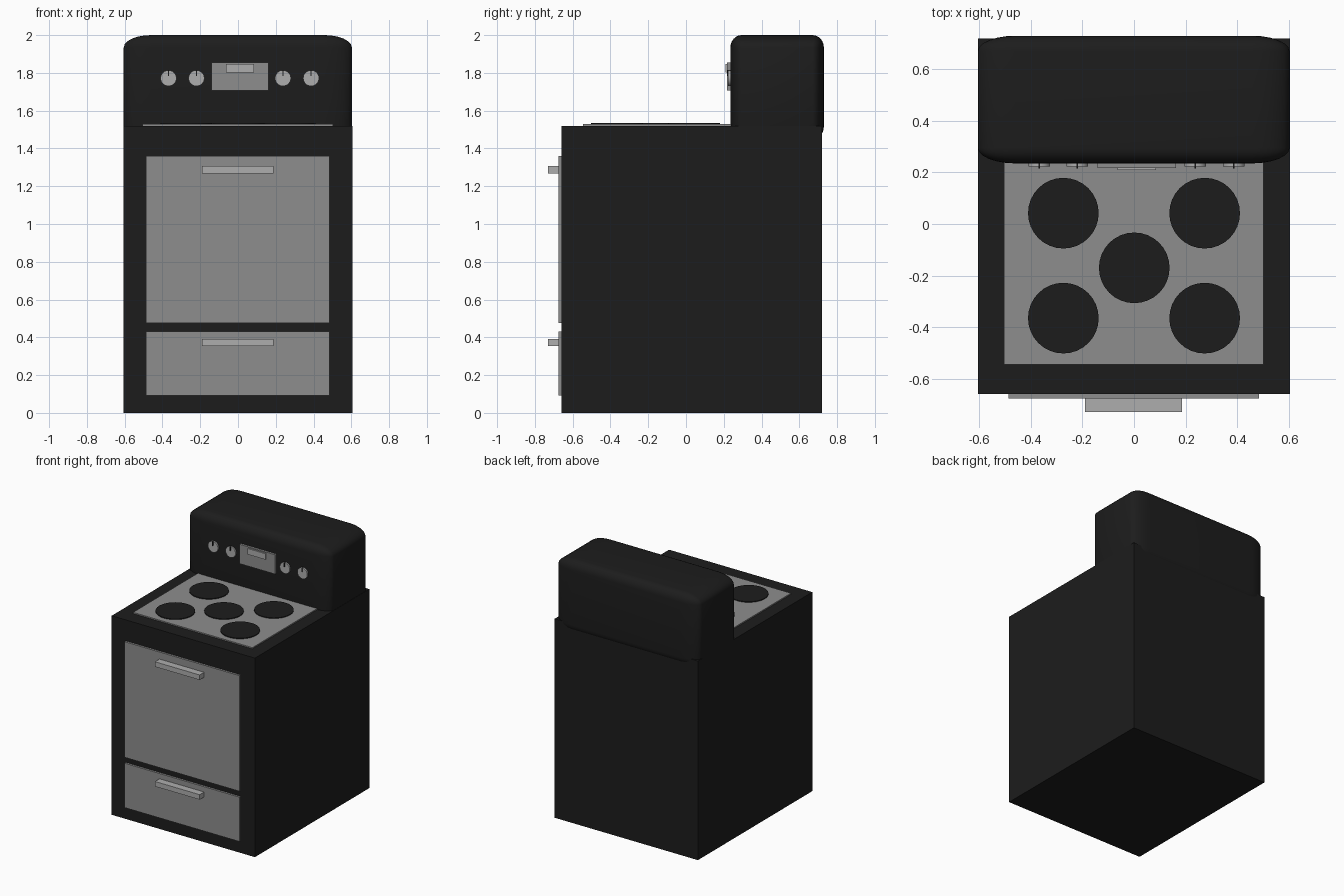
import bpy, bmesh, math
from mathutils import Matrix, Vector

if "Cube" in bpy.data.objects:
    bpy.data.objects.remove(bpy.data.objects["Cube"])


def material(name, v):
    m = bpy.data.materials.new(name)
    m.diffuse_color = (v, v, v, 1)
    m.use_nodes = True
    m.node_tree.nodes["Principled BSDF"].inputs["Base Color"].default_value = m.diffuse_color
    return m


BLACK = material("black_enamel", 0.012)
STEEL = material("steel", 0.27)
TRIM = material("light_trim", 0.42)


def finish(name, bm, mat):
    me = bpy.data.meshes.new(name)
    bmesh.ops.recalc_face_normals(bm, faces=bm.faces)
    bm.to_mesh(me)
    bm.free()
    me.materials.append(mat)
    ob = bpy.data.objects.new(name, me)
    bpy.context.collection.objects.link(ob)
    return ob


def box(name, x, y, z, mat, bevel=0):
    """Box from (min, max) ranges; bevel is a fraction of each dimension."""
    bm = bmesh.new()
    bmesh.ops.create_cube(bm, size=1)
    if bevel:
        bmesh.ops.bevel(bm, geom=bm.edges[:], offset=bevel, segments=6,
                        profile=0.5, affect='EDGES')
    bmesh.ops.scale(bm, vec=(x[1] - x[0], y[1] - y[0], z[1] - z[0]), verts=bm.verts)
    bmesh.ops.translate(bm, vec=[(r[0] + r[1]) / 2 for r in (x, y, z)], verts=bm.verts)
    return finish(name, bm, mat)


def disc(name, loc, radius, depth, mat, facing_front=False):
    bm = bmesh.new()
    mtx = Matrix.Translation(Vector(loc))
    if facing_front:
        mtx = mtx @ Matrix.Rotation(math.pi / 2, 4, 'X')
    bmesh.ops.create_cone(bm, cap_ends=True, segments=32, radius1=radius,
                          radius2=radius, depth=depth, matrix=mtx)
    return finish(name, bm, mat)


def smooth(ob):
    bpy.ops.object.select_all(action='DESELECT')
    ob.select_set(True)
    bpy.context.view_layer.objects.active = ob
    bpy.ops.object.shade_smooth_by_angle(angle=math.radians(35))


# Main body and rounded control console
box("body", (-0.605, 0.605), (-0.66, 0.72), (0, 1.52), BLACK)
smooth(box("console", (-0.605, 0.603), (0.235, 0.73), (1.45, 2.0), BLACK, bevel=0.12))

# Cooktop plate and burners
box("cooktop", (-0.505, 0.503), (-0.545, 0.28), (1.50, 1.529), STEEL)
burners = [(sx * 0.274, y) for sx in (-1, 1) for y in (0.042, -0.365)] + [(0.001, -0.17)]
for i, (x, y) in enumerate(burners):
    smooth(disc(f"burner_{i + 1}", (x, y, 1.525), 0.137, 0.02, BLACK))

# Oven door and drawer, each with a bar handle
for name, z, hz in (("oven_door", (0.477, 1.36), 1.287), ("drawer", (0.093, 0.432), 0.373)):
    box(name, (-0.487, 0.485), (-0.676, -0.64), z, STEEL)
    box(name + "_handle", (-0.19, 0.187), (-0.73, -0.67), (hz - 0.019, hz + 0.019), TRIM)

# Display panel and screen
box("display_panel", (-0.141, 0.162), (0.218, 0.26), (1.707, 1.855), STEEL)
box("display_screen", (-0.064, 0.086), (0.209, 0.24), (1.801, 1.846), TRIM)

# Knobs with dark pointer marks
for i, x in enumerate((-0.368, -0.22, 0.238, 0.387)):
    smooth(disc(f"knob_{i + 1}", (x, 0.238, 1.772), 0.042, 0.03, TRIM, True))
    box(f"knob_pointer_{i + 1}", (x - 0.003, x + 0.003), (0.216, 0.235), (1.783, 1.814), BLACK)
